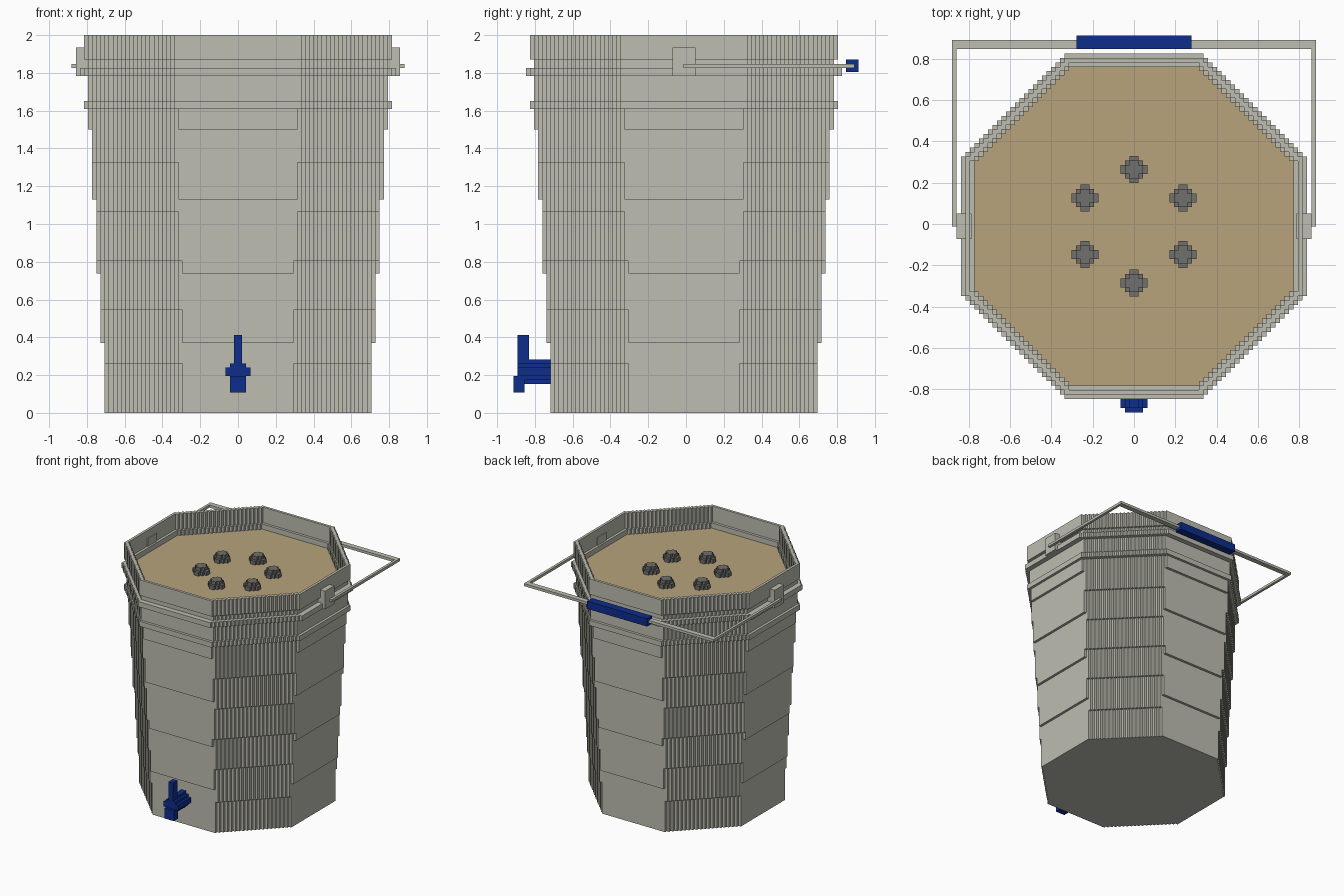
import bpy
import bmesh
import math

cube = bpy.data.objects.get("Cube")
if cube:
    bpy.data.objects.remove(cube)

U = 2 / 92  # size of one block


def material(name, rgb):
    m = bpy.data.materials.new(name)
    m.use_nodes = True
    m.diffuse_color = (*rgb, 1)
    m.node_tree.nodes["Principled BSDF"].inputs["Base Color"].default_value = (*rgb, 1)
    return m


GREY = material("pale grey", (0.51, 0.51, 0.445))
TAN = material("tan soil", (0.479, 0.366, 0.202))
STONE = material("dark stone", (0.162, 0.162, 0.156))
BLUE = material("deep blue", (0.004, 0.026, 0.26))


def stair_octagon(h, f):
    """Octagon of half width h and flat half length f, diagonals cut in block steps."""
    quarter = [(f, h)]
    for k in range(round(h - f)):
        quarter += [(f + k, h - k - 1), (f + k + 1, h - k - 1)]
    points = []
    for turn in range(4):
        for x, y in quarter:
            for _ in range(turn):
                x, y = y, -x
            points.append((x, y))
    return points


def add_prism(bm, outer, low, high, inner=None, place=lambda u, v, w: (u, v, w)):
    """Extrude an outline, with an optional hole, between two levels."""
    ends = [[], []]
    for loop in (outer, inner):
        if not loop:
            continue
        rows = [[bm.verts.new([c * U for c in place(u, v, w)]) for u, v in loop]
                for w in (low, high)]
        n = len(loop)
        for i in range(n):
            j = (i + 1) % n
            bm.faces.new((rows[0][i], rows[0][j], rows[1][j], rows[1][i]))
        for end, row in zip(ends, rows):
            end += [bm.edges.get((row[i], row[(i + 1) % n])) for i in range(n)]
    for end in ends:
        bmesh.ops.triangle_fill(bm, edges=end, use_beauty=True)


def add_box(bm, x, y, z):
    outline = [(x[0], y[0]), (x[1], y[0]), (x[1], y[1]), (x[0], y[1])]
    add_prism(bm, outline, z[0], z[1])


def finish(bm, name, mat):
    bmesh.ops.recalc_face_normals(bm, faces=bm.faces)
    mesh = bpy.data.meshes.new(name)
    bm.to_mesh(mesh)
    bm.free()
    mesh.materials.append(mat)
    obj = bpy.data.objects.new(name, mesh)
    bpy.context.collection.objects.link(obj)


def on_body(u, v, w):
    # the vessel sits half a block toward the front
    return u, v - 0.5, w


SOIL_BASE, SOIL_TOP, RIM = 82, 84, 92


def body_size(level):
    """Half width and flat half length of the tapering body at a level."""
    side = sum(level >= round(17.25 * k) for k in range(1, 6))
    diagonal = sum(level >= round(12.27 * k) for k in range(1, 8))
    return 32.5 + side, 13.5 + diagonal - side


# Tapering bucket, solid under the soil and a thin wall above it
levels = {0, SOIL_BASE, RIM}
levels |= {round(17.25 * k) for k in range(1, 6)}
levels |= {round(12.27 * k) for k in range(1, 8)}
levels = sorted(z for z in levels if z <= RIM)
bm = bmesh.new()
for low, high in zip(levels, levels[1:]):
    h, f = body_size(low)
    hole = stair_octagon(h - 1, f - 1) if low >= SOIL_BASE else None
    add_prism(bm, stair_octagon(h, f), low, high, hole, on_body)
finish(bm, "bucket_body", GREY)

# Two raised hoops
for name, low, grow in (("lower_hoop", 74, 1), ("upper_hoop", 82, 2)):
    bm = bmesh.new()
    h, f = body_size(80)
    add_prism(bm, stair_octagon(h + grow, f), low, low + 2,
              stair_octagon(h - 1, f - 1), on_body)
    finish(bm, name, GREY)

# Soil surface
bm = bmesh.new()
h, f = body_size(SOIL_BASE)
add_prism(bm, stair_octagon(h - 1, f - 1), SOIL_BASE, SOIL_TOP, None, on_body)
finish(bm, "soil", TAN)

# Ring of six stones
for k in range(6):
    angle = math.radians(90 + 60 * k)
    cx, cy = 12.6 * math.cos(angle), 12.6 * math.sin(angle) - 0.5
    bm = bmesh.new()
    for size, low, high in ((3, 0, 1.5), (2, 1.5, 2.8)):
        add_prism(bm, stair_octagon(size, 1), SOIL_TOP + low, SOIL_TOP + high, None,
                  lambda u, v, w: (u + cx, v + cy, w))
    finish(bm, f"stone_{k + 1}", STONE)

# Handle brackets and arms on both sides
for side, label in ((1, "left"), (-1, "right")):
    bm = bmesh.new()
    add_box(bm, sorted((side * 36.2, side * 39.5)), (-3.3, 2.3), (82, 89))
    finish(bm, f"{label}_handle_bracket", GREY)
    bm = bmesh.new()
    add_box(bm, sorted((side * 39.5, side * 40.5)), (-0.6, 41), (84, 85))
    finish(bm, f"{label}_handle_arm", GREY)

# Handle cross bar and grip
bm = bmesh.new()
add_box(bm, (-39.5, 39.5), (39, 41), (84, 85))
finish(bm, "handle_bar", GREY)
bm = bmesh.new()
add_box(bm, (-12.8, 12.8), (39, 42), (83, 86))
finish(bm, "handle_grip", BLUE)

# Tap: stepped pipe, lever and spout
bm = bmesh.new()
add_prism(bm, stair_octagon(3, 1), -41, -32.5, None, lambda u, v, w: (u, w, v + 10))
finish(bm, "tap_pipe", BLUE)
bm = bmesh.new()
add_box(bm, (-1, 1), (-41, -38.2), (12, 19))
finish(bm, "tap_lever", BLUE)
bm = bmesh.new()
add_box(bm, (-2, 2), (-42, -39.3), (5, 9))
finish(bm, "tap_spout", BLUE)
